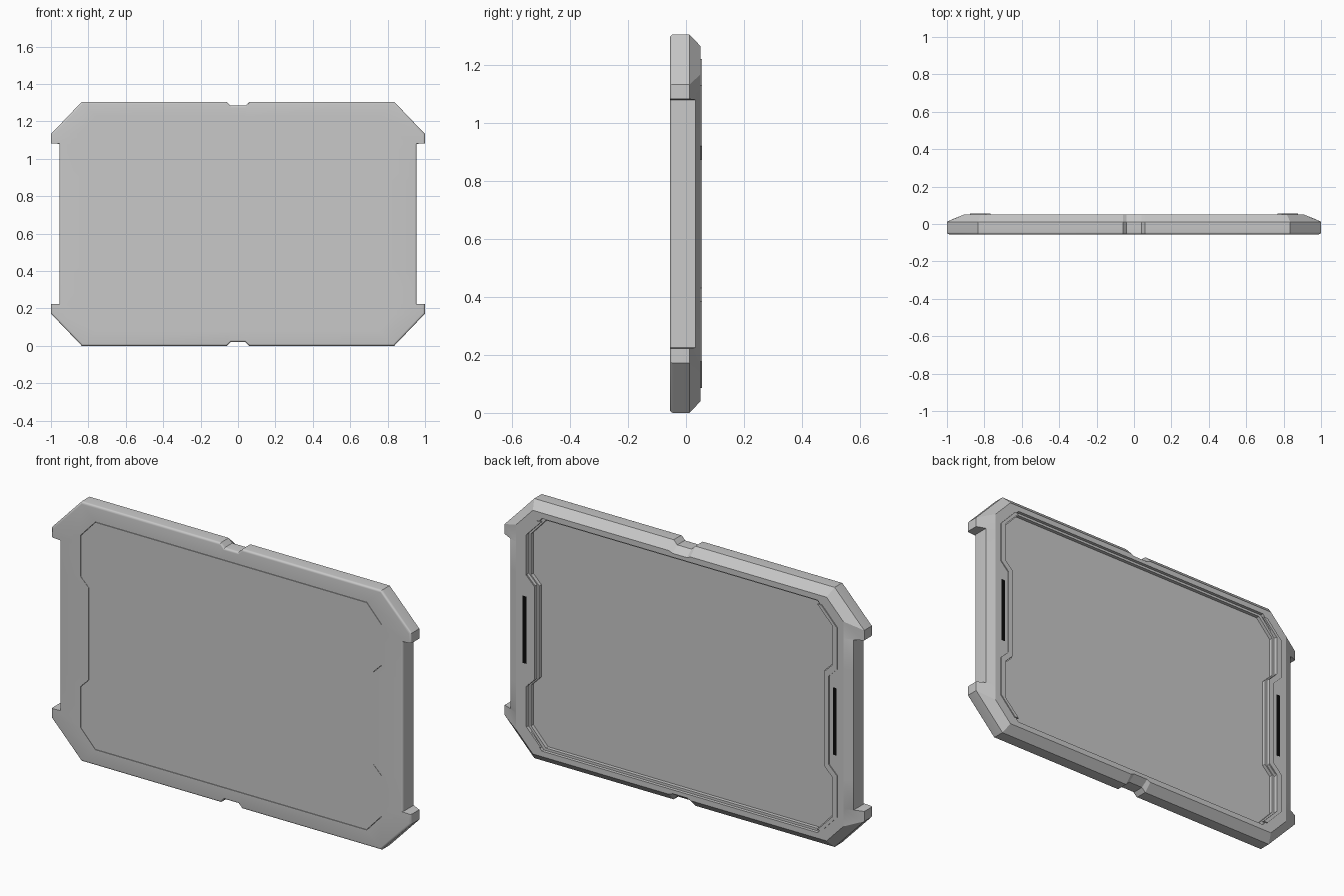
import bpy, bmesh, math

if "Cube" in bpy.data.objects:
    bpy.data.objects.remove(bpy.data.objects["Cube"])

CZ = 0.6525  # height of the centre line


def material(name, value):
    m = bpy.data.materials.new(name)
    m.diffuse_color = (value, value, value, 1)
    m.use_nodes = True
    m.node_tree.nodes["Principled BSDF"].inputs["Base Color"].default_value = m.diffuse_color
    return m


GREY = material("grey plastic", 0.58)
BLACK = material("black slot", 0.003)


def finish(bm, name, mat, smooth=False):
    bmesh.ops.recalc_face_normals(bm, faces=bm.faces)
    mesh = bpy.data.meshes.new(name)
    bm.to_mesh(mesh)
    bm.free()
    mesh.materials.append(mat)
    ob = bpy.data.objects.new(name, mesh)
    bpy.context.collection.objects.link(ob)
    if smooth:
        bpy.ops.object.select_all(action="DESELECT")
        ob.select_set(True)
        bpy.context.view_layer.objects.active = ob
        bpy.ops.object.shade_smooth_by_angle(angle=math.radians(21))
    return ob


def full_ring(quarter):
    """Mirror a top-right quarter (x, h, y) into a closed ring."""
    pts = []
    for sx, sh in ((1, 1), (1, -1), (-1, -1), (-1, 1)):
        part = [(sx * x, y, CZ + sh * h) for x, h, y in quarter]
        pts += part if sx * sh > 0 else part[::-1]
    return pts


def loft(bm, rings, close=False):
    loops = [[bm.verts.new(p) for p in r] for r in rings]
    n = len(loops[0])
    pairs = list(zip(loops, loops[1:]))
    if close:
        pairs.append((loops[-1], loops[0]))
    for a, b in pairs:
        for i in range(n):
            j = (i + 1) % n
            bm.faces.new((a[i], a[j], b[j], b[i]))
    return loops


def at(points, y):
    return [(x, h, y) for x, h in points]


def grow(points, d):
    """Offset the sides by d in x and the top edge by d in height."""
    return [(x + (d if x > 0.85 or (x > 0.7 and h < 0.5) else
                  0.4 * d if x > 0.5 else 0),
             h + (d if h > 0.55 else 0.4 * d if h > 0.45 else 0))
            for x, h in points]


# Quarter outlines (x, height from centre), top middle to right middle
outer = [(0.04, 0.632), (0.06, 0.6525), (0.835, 0.6525), (1.0, 0.48),
         (1.0, 0.43), (0.955, 0.4275), (0.955, 0.2775), (0.955, 0.2325)]
back = [(0.04, 0.604), (0.06, 0.6125), (0.817, 0.6125), (0.91, 0.515),
        (0.91, 0.43), (0.91, 0.4275), (0.91, 0.2775), (0.91, 0.2325)]
hole = [(0.04, 0.5725), (0.06, 0.5725), (0.755, 0.5725), (0.838, 0.4825),
        (0.838, 0.46), (0.838, 0.4275), (0.838, 0.2775), (0.793, 0.2325)]
step = [(x + (0.012 if x > 0.5 else 0), h + (0.012 if h > 0.5 else 0.004))
        for x, h in hole]
shoulder_y = [0.012] * 5 + [0.032] * 3
shoulder = [(x, h, y) for (x, h), y in zip(outer, shoulder_y)]

# Rounded front edge
R = 0.011
front = []
for k in range(6):
    t = math.radians(18 * k)
    front.append(at(grow(outer, -R * (1 - math.sin(t))), -0.055 + R * (1 - math.cos(t))))

# Frame with chamfered back, corner tabs, grip notches and stepped opening
bm = bmesh.new()
loft(bm, [full_ring(q) for q in front + [
    shoulder, at(back, 0.05), at(step, 0.05), at(step, 0.034),
    at(hole, 0.034), at(hole, -0.055)]], close=True)
finish(bm, "frame", GREY, True)

# Panel filling the opening, with a fine seam on the front
inset, over = grow(hole, -0.002), grow(hole, 0.001)
bm = bmesh.new()
loops = loft(bm, [full_ring(at(q, y)) for q, y in (
    (inset, -0.055), (inset, -0.047), (over, -0.047), (over, 0.016))])
bm.faces.new(loops[0])
bm.faces.new(loops[-1])
finish(bm, "panel", GREY)

# Raised lips along both sides of the rear opening
lip_in = [(0.768, 0.5675), (0.850, 0.4825), (0.850, 0.279), (0.805, 0.234)]
lip_out = [(0.792, 0.5675), (0.878, 0.476), (0.878, 0.268), (0.832, 0.222)]
for side, label in ((1, "right"), (-1, "left")):
    bm = bmesh.new()

    def line(pts, y):
        both = pts + [(x, -h) for x, h in pts[::-1]]
        return [bm.verts.new((side * x, y, CZ + h)) for x, h in both]

    rows = [line(lip_in, 0.045), line(lip_in, 0.055),
            line(lip_out, 0.055), line(lip_out, 0.045)]
    for k in range(4):
        p, q = rows[k], rows[(k + 1) % 4]
        for i in range(len(p) - 1):
            bm.faces.new((p[i], p[i + 1], q[i + 1], q[i]))
    for end in (0, -1):
        bm.faces.new([r[end] for r in rows])
    finish(bm, label + "_lip", GREY)

    # Dark slot on the rear of each side rail
    bm = bmesh.new()
    bmesh.ops.create_cube(bm, size=1)
    for v in bm.verts:
        v.co = (side * 0.863 + v.co.x * 0.02, 0.049 + v.co.y * 0.003,
                CZ + v.co.z * 0.338)
    finish(bm, label + "_slot", BLACK)
